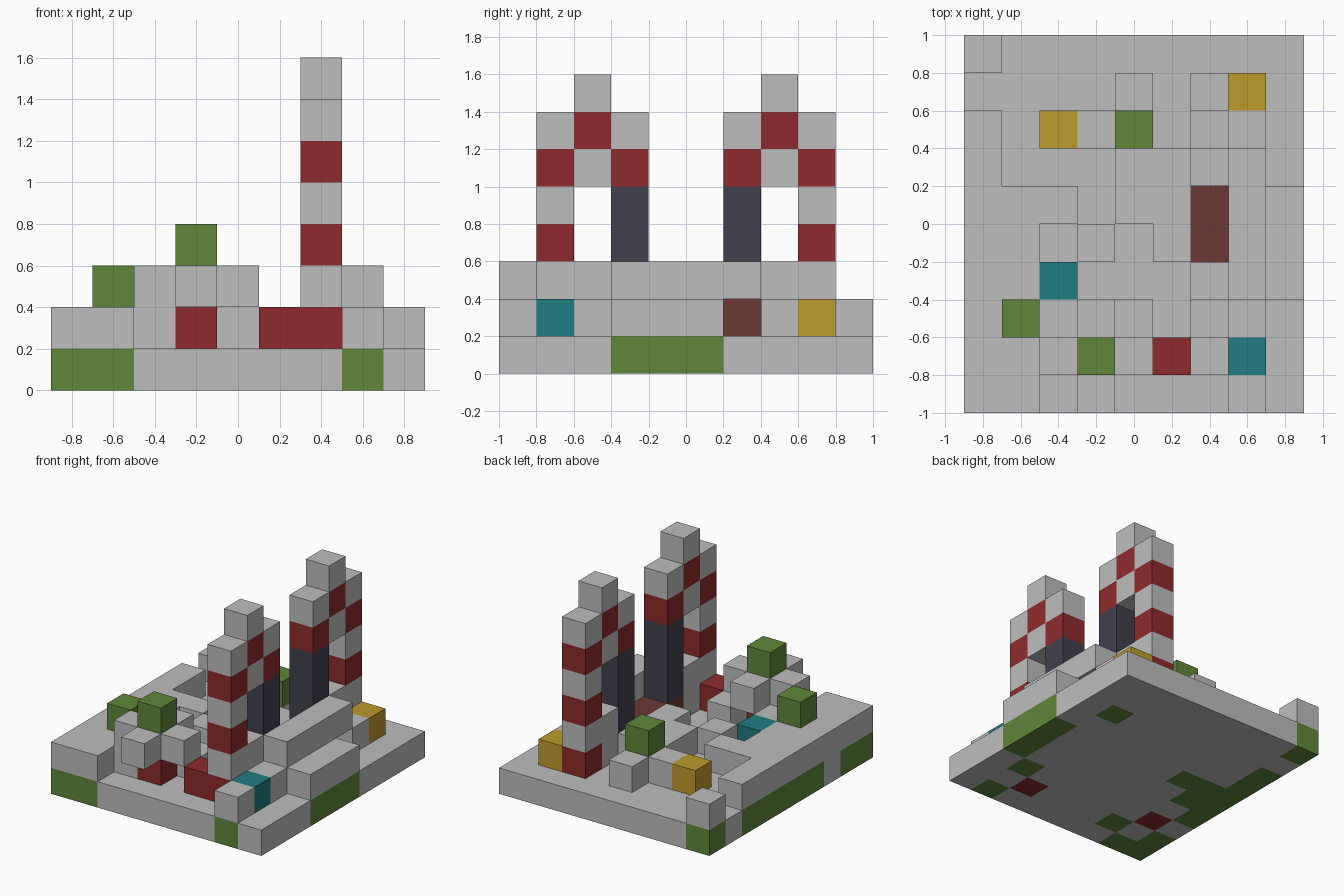
import bpy
import bmesh
import math
from mathutils import Vector

CELL = 0.2
ORIGIN = Vector((-0.9, -1.0, 0.0))
COLOURS = {
    "grey": (0.515, 0.515, 0.515),
    "green": (0.114, 0.242, 0.042),
    "red": (0.27, 0.024, 0.024),
    "gold": (0.515, 0.328, 0.026),
    "teal": (0.0144, 0.205, 0.223),
    "brown": (0.147, 0.041, 0.034),
    "slate": (0.053, 0.051, 0.074),
}

default_cube = bpy.data.objects.get("Cube")
if default_cube:
    bpy.data.objects.remove(default_cube, do_unlink=True)


def make_material(name, rgb):
    mat = bpy.data.materials.new(name)
    mat.use_nodes = True
    mat.diffuse_color = (*rgb, 1)
    bsdf = next(n for n in mat.node_tree.nodes if n.type == "BSDF_PRINCIPLED")
    bsdf.inputs["Base Color"].default_value = (*rgb, 1)
    bsdf.inputs["Roughness"].default_value = 0.9
    return mat


materials = {name: make_material(name, rgb) for name, rgb in COLOURS.items()}
cells = {}  # grid cell -> (part, colour)


def fill(part, colour, x, y, z):
    """Fill a block of cells; each range is one index or (first, last)."""
    spans = [(v, v) if isinstance(v, int) else v for v in (x, y, z)]
    for i in range(spans[0][0], spans[0][1] + 1):
        for j in range(spans[1][0], spans[1][1] + 1):
            for k in range(spans[2][0], spans[2][1] + 1):
                cells[i, j, k] = (part, colour)


# Ground slab with soil showing green under the raised terrain
fill("ground", "grey", (0, 8), (0, 9), 0)
fill("ground", "green", 0, (0, 1), 0)
fill("ground", "green", 0, (3, 7), 0)
fill("ground", "green", 8, (3, 5), 0)
for x, y in ((0, 9), (1, 0), (1, 4), (1, 5), (2, 5), (2, 1), (7, 0), (7, 2), (7, 7)):
    fill("ground", "green", x, y, 0)
for x, y in ((1, 2), (6, 1)):
    fill("ground", "red", x, y, 0)

# Raised terrain on the right side and the corner block
fill("terrace", "grey", 0, (0, 7), 1)
fill("terrace", "grey", 1, (0, 5), 1)
for x, y in ((2, 1), (2, 2), (2, 5), (3, 4), (4, 2)):
    fill("terrace", "grey", x, y, 1)
fill("corner_block", "grey", 0, 9, 1)

# Path beside the bridge deck
fill("path", "grey", (4, 5), (5, 6), 1)
fill("path", "grey", 5, 4, 1)

# Stepped wall on the left side
fill("wall", "grey", 8, (3, 5), 1)
fill("wall", "grey", 7, (2, 5), 1)
fill("wall", "grey", 7, (3, 6), 2)
fill("wall", "grey", 7, 7, 1)
fill("front_block", "grey", 7, 0, 1)

# Deck between the two arches
fill("deck", "brown", 6, (3, 6), 1)

# Two mirrored arches with banded legs and dark inner posts
for part, row in (("front_arch", lambda j: j), ("back_arch", lambda j: 9 - j)):
    for level in range(1, 7):
        fill(part, "red" if level % 2 else "grey", 6, row(1), level)
    fill(part, "grey", 6, row(2), (1, 2))
    fill(part, "slate", 6, row(3), (2, 4))
    fill(part, "red", 6, row(3), 5)
    fill(part, "grey", 6, row(3), 6)
    for level in range(5, 8):
        fill(part, "grey" if level % 2 else "red", 6, row(2), level)

# Tall plant with cross-shaped crown
fill("tall_plant", "red", 3, 1, 1)
fill("tall_plant", "grey", (2, 4), 1, 2)
fill("tall_plant", "grey", 3, (0, 2), 2)
fill("tall_plant", "green", 3, 1, 3)

# Smaller plants
fill("small_plant", "red", 1, 2, 1)
fill("small_plant", "green", 1, 2, 2)
fill("back_plant", "grey", 4, (7, 8), 1)
fill("back_plant", "grey", 3, 7, 1)
fill("back_plant", "green", 4, 7, 2)

# Single coloured blocks
for part, colour, x, y in (("red_block", "red", 5, 1),
                           ("front_teal_block", "teal", 7, 1),
                           ("inner_teal_block", "teal", 2, 3),
                           ("back_gold_block", "gold", 7, 8),
                           ("inner_gold_block", "gold", 2, 7)):
    fill(part, colour, x, y, 1)


def build_part(part):
    """Make one mesh of the exposed cell faces of a part."""
    own = {c: colour for c, (p, colour) in cells.items() if p == part}
    slots = sorted(set(own.values()))
    bm = bmesh.new()
    for cell, colour in own.items():
        for axis in range(3):
            for side in (0, 1):
                step = Vector((0, 0, 0))
                step[axis] = 2 * side - 1
                neighbour = tuple(int(c + s) for c, s in zip(cell, step))
                if neighbour in cells:
                    continue
                u, v = (axis + 1) % 3, (axis + 2) % 3
                loop = []
                for a, b in ((0, 0), (1, 0), (1, 1), (0, 1)):
                    p = Vector(cell)
                    p[axis] += side
                    p[u] += a
                    p[v] += b
                    loop.append(bm.verts.new(ORIGIN + p * CELL))
                face = bm.faces.new(loop if side else loop[::-1])
                face.material_index = slots.index(colour)
    bmesh.ops.remove_doubles(bm, verts=bm.verts, dist=0.001)
    bmesh.ops.dissolve_limit(bm, angle_limit=math.radians(1), verts=bm.verts,
                             edges=bm.edges, delimit={"MATERIAL"})
    mesh = bpy.data.meshes.new(part)
    bm.to_mesh(mesh)
    bm.free()
    for colour in slots:
        mesh.materials.append(materials[colour])
    bpy.context.collection.objects.link(bpy.data.objects.new(part, mesh))


for part_name in sorted({p for p, _ in cells.values()}):
    build_part(part_name)
